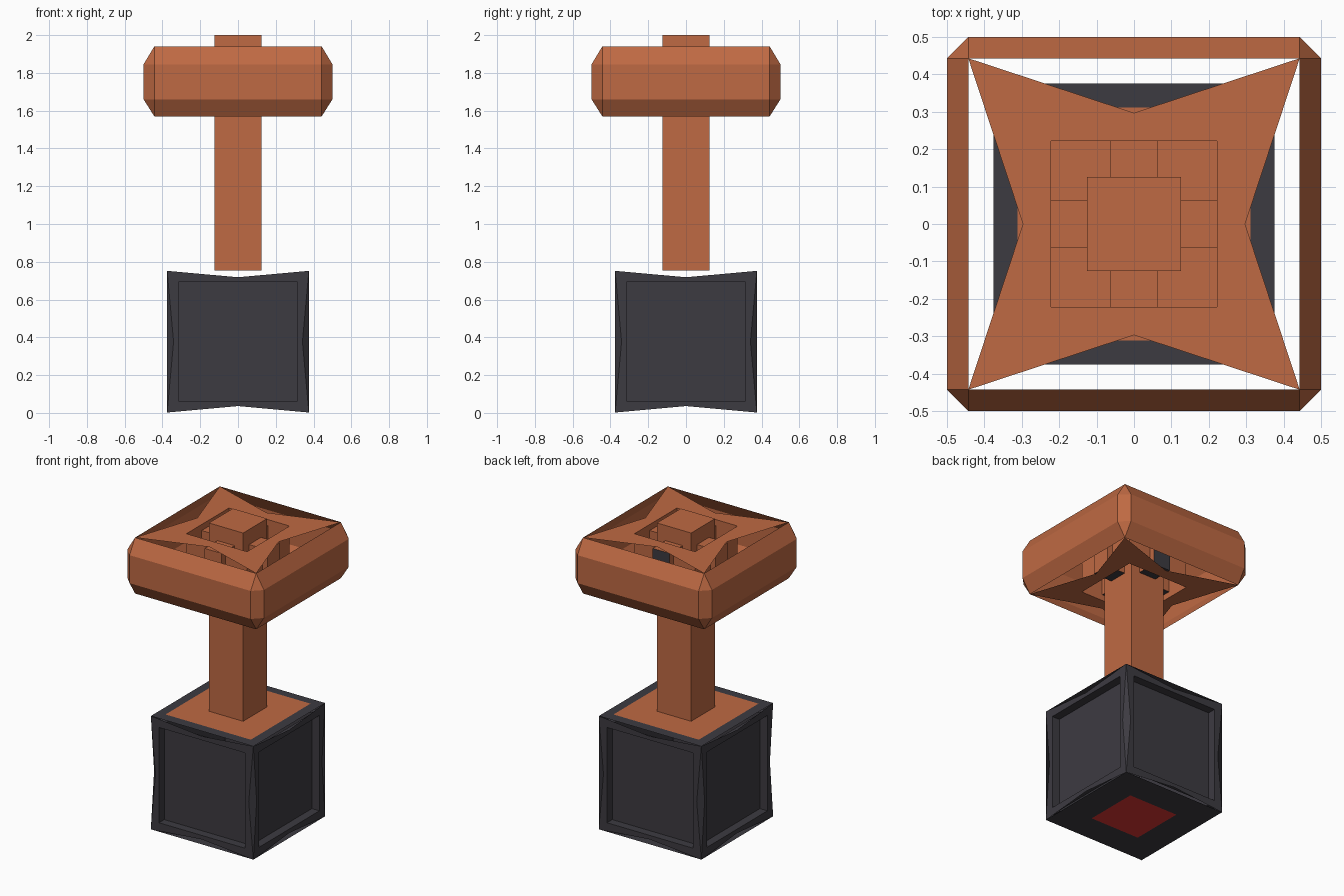
import bpy, bmesh, math
from mathutils import Matrix, Vector

cube = bpy.data.objects.get("Cube")
if cube:
    bpy.data.objects.remove(cube, do_unlink=True)


def material(name, color):
    m = bpy.data.materials.new(name)
    m.diffuse_color = (*color, 1)
    m.use_nodes = True
    bsdf = next(n for n in m.node_tree.nodes if n.type == 'BSDF_PRINCIPLED')
    bsdf.inputs["Base Color"].default_value = (*color, 1)
    bsdf.inputs["Roughness"].default_value = 0.8
    return m


COPPER = material("copper_orange", (0.52, 0.142, 0.056))
DARK = material("dark_slate", (0.046, 0.043, 0.053))
RED = material("red", (0.70, 0.037, 0.034))


def finish(name, bm, mats, rule=None, recalc=True):
    bmesh.ops.remove_doubles(bm, verts=bm.verts, dist=1e-5)
    if recalc:
        bmesh.ops.recalc_face_normals(bm, faces=bm.faces)
    bm.normal_update()
    if rule:
        for f in bm.faces:
            f.material_index = rule(f)
    me = bpy.data.meshes.new(name)
    bm.to_mesh(me)
    bm.free()
    for m in mats:
        me.materials.append(m)
    ob = bpy.data.objects.new(name, me)
    bpy.context.collection.objects.link(ob)
    return ob


def face(bm, pts, turn=0.0):
    rot = Matrix.Rotation(turn, 3, 'Z')
    return bm.faces.new([bm.verts.new(rot @ Vector(p)) for p in pts])


def ring(bm, a, b, turn=0.0):
    """Quads between two closed loops of equal length."""
    n = len(a)
    for i in range(n):
        j = (i + 1) % n
        face(bm, [a[i], a[j], b[j], b[i]], turn)


def box(name, lo, hi, mats, rule=None):
    bm = bmesh.new()
    bmesh.ops.create_cube(bm, size=1)
    for v in bm.verts:
        v.co = [l + (c + 0.5) * (h - l) for c, l, h in zip(v.co, lo, hi)]
    return finish(name, bm, mats, rule)


def plate(name, half, z, mat, up):
    bm = bmesh.new()
    pts = [(-half, -half, z), (half, -half, z), (half, half, z), (-half, half, z)]
    face(bm, pts if up else pts[::-1])
    return finish(name, bm, [mat], recalc=False)


def square(r, mid, depth, cz):
    """Square loop in the front plane whose edge middles sit at mid."""
    pts = [(-r, -r), (0, -mid), (r, -r), (mid, 0), (r, r), (0, mid), (-r, r), (-mid, 0)]
    return [(u, -depth, cz + v) for u, v in pts]


QUARTERS = [i * math.pi / 2 for i in range(4)]

# Base block: pinched walls with recessed panels and chamfered upright edges
H, CZ = 0.375, 0.377
bm = bmesh.new()
for t in QUARTERS:
    outer = square(H, 0.341, H, CZ)
    inner = square(0.315, 0.315, H, CZ)
    panel = square(0.315, 0.315, H - 0.055, CZ)
    ring(bm, outer, inner, t)
    ring(bm, inner, panel, t)
    face(bm, panel, t)
    face(bm, [(H, -H, CZ - H), (H, -0.341, CZ), (H, -H, CZ + H), (0.341, -H, CZ)], t)
finish("base_block", bm, [DARK])

# Flat sheets closing the base, with their coloured squares
plate("base_top_sheet", H, 0.752, DARK, True)
plate("base_top_square", 0.312, 0.755, COPPER, True)
plate("base_bottom_sheet", H, 0.003, DARK, False)
plate("base_red_square", 0.18, 0.0, RED, False)

# Handle
box("handle", (-0.125, -0.125, 0.755), (0.125, 0.125, 2.0), [COPPER])

# Head band: bevelled open shell with chamfered corners
bm = bmesh.new()
I, O = 0.443, 0.5
LEVELS = [(I, 1.57), (O, 1.66), (O, 1.845), (I, 1.94)]
for t in QUARTERS:
    for (ya, za), (yb, zb) in zip(LEVELS, LEVELS[1:]):
        face(bm, [(-I, -ya, za), (I, -ya, za), (I, -yb, zb), (-I, -yb, zb)], t)
    face(bm, [(I, -I, 1.57), (O, -I, 1.66), (I, -O, 1.66)], t)
    face(bm, [(I, -O, 1.66), (O, -I, 1.66), (O, -I, 1.845), (I, -O, 1.845)], t)
    face(bm, [(I, -O, 1.845), (O, -I, 1.845), (I, -I, 1.94)], t)
finish("head_band", bm, [COPPER])

# Head stars: four-pointed sheets with a square opening
HOLE = 0.222
for name, z, up in (("head_star_top", 1.94, True), ("head_star_bottom", 1.57, False)):
    bm = bmesh.new()
    for t in QUARTERS:
        for s in (-1, 1):
            pts = [(0, -0.297, z), (s * I, -I, z), (s * HOLE, -HOLE, z), (0, -HOLE, z)]
            face(bm, pts if (s > 0) == up else pts[::-1], t)
    finish(name, bm, [COPPER], recalc=False)

# Sleeve joining the openings of the two stars
bm = bmesh.new()
for t in QUARTERS:
    face(bm, [(-HOLE, -HOLE, 1.57), (HOLE, -HOLE, 1.57), (HOLE, -HOLE, 1.94), (-HOLE, -HOLE, 1.94)], t)
finish("head_sleeve", bm, [COPPER])

# Arms from the handle through the sleeve: dark undersides, one dark end
for name, t in zip(("arm_left", "arm_back", "arm_right", "arm_front"), QUARTERS):
    dark_end = name == "arm_back"
    arm = box(name, (0.125, -0.0625, 1.61), (0.26, 0.0625, 1.9), [COPPER, DARK],
              lambda f: int(f.normal.z < -0.9 or (dark_end and f.normal.x > 0.9)))
    arm.rotation_euler.z = t
